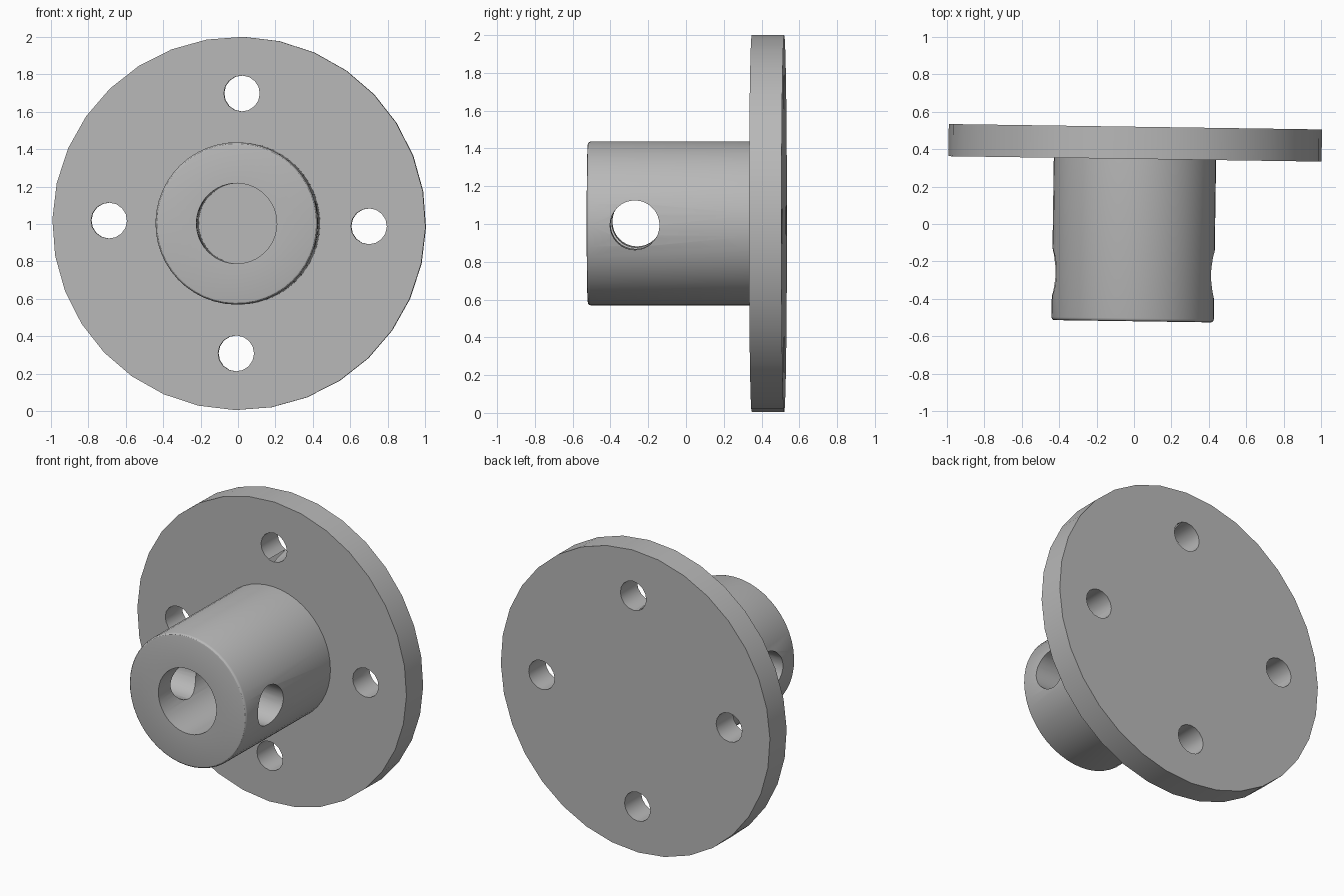
import bpy
import bmesh
from math import pi, cos, sin
from mathutils import Matrix, Vector

old = bpy.data.objects.get("Cube")
if old:
    bpy.data.objects.remove(old, do_unlink=True)

# Main dimensions, measured along the part's own axis (local y)
FLANGE_R, FLANGE_FRONT, FLANGE_BACK = 0.998, 0.348, 0.52
HUB_R, BORE_R, HUB_FRONT, ROUND = 0.434, 0.215, -0.52, 0.016
BOLT_CIRCLE, BOLT_R = 0.695, 0.096
PIN_R, PIN_Y = 0.131, -0.265

# The whole part sits very slightly turned
TILT = Matrix.Translation((0, 0, 1.003)) @ Matrix.Rotation(-0.0145, 4, 'Z') @ Matrix.Rotation(0.022, 4, 'Y')

steel = bpy.data.materials.new("grey_steel")
steel.use_nodes = True
GREY = (0.48, 0.48, 0.48, 1)
steel.diffuse_color = GREY
steel.node_tree.nodes["Principled BSDF"].inputs["Base Color"].default_value = GREY


def lathe(name, profile, sides):
    """Closed ring of (radius, y) points turned around y; radius 0 closes to the axis."""
    bm = bmesh.new()
    rings = []
    for r, y in profile:
        if r == 0:
            rings.append([bm.verts.new((0, y, 0))] * sides)
        else:
            rings.append([bm.verts.new((r * cos(2 * pi * i / sides), y, r * sin(2 * pi * i / sides)))
                          for i in range(sides)])
    for a, b in zip(rings, rings[1:] + rings[:1]):
        for i in range(sides):
            j = (i + 1) % sides
            corners = list(dict.fromkeys((a[i], a[j], b[j], b[i])))
            if len(corners) > 2:
                bm.faces.new(corners)
    bmesh.ops.recalc_face_normals(bm, faces=bm.faces)
    return add_object(name, bm)


def add_object(name, bm):
    mesh = bpy.data.meshes.new(name)
    bm.to_mesh(mesh)
    bm.free()
    mesh.materials.append(steel)
    obj = bpy.data.objects.new(name, mesh)
    bpy.context.collection.objects.link(obj)
    return obj


def drill(target, center, radius, length, axis, sides):
    """Cut a round hole through the target along the given axis."""
    bm = bmesh.new()
    turn = Vector((0, 0, 1)).rotation_difference(Vector(axis)).to_matrix().to_4x4()
    bmesh.ops.create_cone(bm, cap_ends=True, segments=sides, radius1=radius, radius2=radius,
                          depth=length, matrix=Matrix.Translation(center) @ turn)
    cutter = add_object("hole_cutter", bm)
    cutter.hide_render = True
    mod = target.modifiers.new("hole", 'BOOLEAN')
    mod.operation, mod.solver, mod.object = 'DIFFERENCE', 'EXACT', cutter
    bpy.context.view_layer.objects.active = target
    bpy.ops.object.modifier_apply(modifier=mod.name)
    bpy.data.objects.remove(cutter, do_unlink=True)


# Round flange with four bolt holes
flange = lathe("flange", [(0, FLANGE_FRONT), (FLANGE_R, FLANGE_FRONT),
                          (FLANGE_R, FLANGE_BACK), (0, FLANGE_BACK)], 32)
middle = (FLANGE_FRONT + FLANGE_BACK) / 2
for k in range(4):
    a = k * pi / 2
    drill(flange, (BOLT_CIRCLE * cos(a), middle, BOLT_CIRCLE * sin(a)), BOLT_R, 0.5, (0, 1, 0), 16)

# Hollow hub with a rounded front rim; the flange closes the bore
rim = [(HUB_R - ROUND + ROUND * sin(t * pi / 6), HUB_FRONT + ROUND - ROUND * cos(t * pi / 6))
       for t in range(4)]
hub = lathe("hub", [(BORE_R, HUB_FRONT)] + rim +
            [(HUB_R, FLANGE_FRONT + 0.02), (BORE_R, FLANGE_FRONT + 0.02)], 48)

# Cross pin hole through both hub walls
drill(hub, (0, PIN_Y, 0), PIN_R, 2, (1, 0, 0), 32)

for obj in (flange, hub):
    obj.matrix_world = TILT
    bpy.ops.object.select_all(action='DESELECT')
    obj.select_set(True)
    bpy.context.view_layer.objects.active = obj
    bpy.ops.object.shade_smooth_by_angle(angle=pi / 6)
